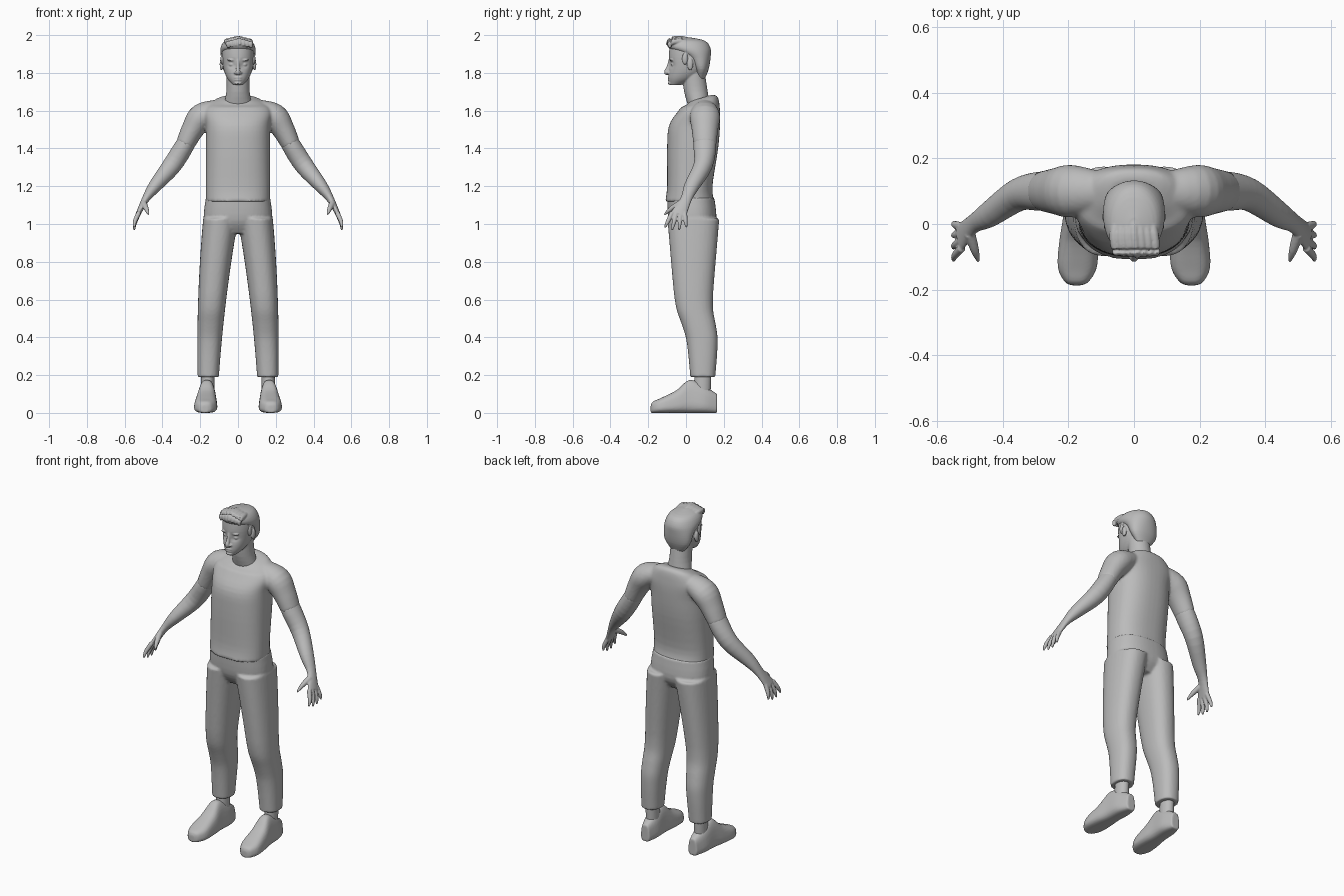
import bpy
import bmesh
from math import cos, sin, tanh, pi, exp, copysign
from mathutils import Vector, Matrix

cube = bpy.data.objects.get("Cube")
if cube:
    bpy.data.objects.remove(cube, do_unlink=True)

Y, Z = Vector((0, 1, 0)), Vector((0, 0, 1))

grey = bpy.data.materials.new("plain grey")
grey.use_nodes = True
grey.diffuse_color = (.5, .5, .5, 1)
shader = grey.node_tree.nodes["Principled BSDF"]
shader.inputs["Base Color"].default_value = grey.diffuse_color


def spline(rows, steps=4):
    """Smoothly interpolate every number of the rows (Catmull-Rom)."""
    smooth = []
    last = len(rows) - 1
    for i in range(last):
        before, start = rows[max(i - 1, 0)], rows[i]
        end, after = rows[i + 1], rows[min(i + 2, last)]
        for k in range(steps):
            t = k / steps
            smooth.append([q + t * (r - p) / 2
                           + t * t * (p - 2.5 * q + 2 * r - s / 2)
                           + t ** 3 * (1.5 * (q - r) + (s - p) / 2)
                           for p, q, r, s in zip(before, start, end, after)])
    return smooth + [rows[last]]


def loft(bm, rows, axis=None, power=2, sides=32):
    """Skin rings given as rows of x, y, z, half width and, if it differs, half depth."""
    rows = spline(rows)
    points = [Vector(row[:3]) for row in rows]
    rings = []
    for i, row in enumerate(rows):
        ahead = points[min(i + 1, len(points) - 1)] - points[max(i - 1, 0)]
        direction = axis or ahead.normalized()
        reference = Z if abs(direction.y) > .9 else Y
        depth = (reference - direction * reference.dot(direction)).normalized()
        width = depth.cross(direction)
        ring = []
        for k in range(sides):
            c, s = cos(2 * pi * k / sides), sin(2 * pi * k / sides)
            c = copysign(abs(c) ** (2 / power), c) * row[3]
            s = copysign(abs(s) ** (2 / power), s) * row[-1]
            ring.append(bm.verts.new(points[i] + width * c + depth * s))
        rings.append(ring)
    for low, high in zip(rings, rings[1:]):
        for k in range(sides):
            after = (k + 1) % sides
            bm.faces.new((low[k], low[after], high[after], high[k]))
    bm.faces.new(rings[0][::-1])
    bm.faces.new(rings[-1])
    return [vert for ring in rings for vert in ring]


def centred(rows):
    """Rows of height, half width, front and back, set on the middle plane."""
    return [(0, (front + back) / 2, z, width, (back - front) / 2)
            for z, width, front, back in rows]


def mirrored(rows, sign):
    return [(row[0] * sign, *row[1:]) for row in rows]


def blob(bm, place, size):
    matrix = Matrix.Translation(place) @ Matrix.Diagonal((*size, 1))
    bmesh.ops.create_uvsphere(bm, u_segments=20, v_segments=12, radius=1, matrix=matrix)


def finish(name, bm, voxel, relax=2):
    """Fuse the overlapping volumes into one smooth skin."""
    bmesh.ops.recalc_face_normals(bm, faces=bm.faces)
    mesh = bpy.data.meshes.new(name)
    bm.to_mesh(mesh)
    bm.free()
    mesh.materials.append(grey)
    obj = bpy.data.objects.new(name, mesh)
    bpy.context.collection.objects.link(obj)
    fuse = obj.modifiers.new("fuse", "REMESH")
    fuse.mode = "VOXEL"
    fuse.voxel_size = voxel
    fuse.use_smooth_shade = True
    soften = obj.modifiers.new("soften", "SMOOTH")
    soften.iterations = relax


# Shirt: torso with two short sleeves, collar lower at the front
bm = bmesh.new()
torso = loft(bm, centred([
    (1.12, .17, -.11, .15), (1.2, .17, -.1, .14), (1.4, .17, -.1, .17),
    (1.52, .17, -.09, .18), (1.6, .18, -.04, .18), (1.65, .13, 0, .17),
    (1.67, .08, .02, .14)]), axis=Z, power=2.4, sides=48)
for vert in torso:
    rise = min(1, max(0, vert.co.z - 1.62) / .04)
    vert.co.z += (vert.co.y - .09) * .3 * rise
for sign in (-1, 1):
    loft(bm, mirrored([(.1, .1, 1.61, .05, .06), (.19, .1, 1.57, .07, .08),
                       (.24, .1, 1.5, .06, .07), (.28, .1, 1.42, .05, .06)], sign))
finish("shirt", bm, .008)

# Trousers: hips and two legs that widen upward and step back below the knee
bm = bmesh.new()
loft(bm, centred([(.95, .13, -.05, .12), (1.02, .18, -.09, .16),
                  (1.14, .17, -.1, .15)]), axis=Z, power=2.4, sides=48)
for sign in (-1, 1):
    leg = []
    for step in range(13):
        z = .19 + step * .07
        knee = tanh((z - .48) / .08)
        leg.append((.16 - .065 * z * z, .064 - .025 * knee, z,
                    .048 + .044 * z, .05 + .085 * z))
    loft(bm, mirrored(leg, sign), axis=Z, power=2.3)
finish("trousers", bm, .008)

for sign, name in ((1, "left"), (-1, "right")):
    # Arm and palm
    bm = bmesh.new()
    loft(bm, mirrored([
        (.24, .1, 1.5, .04, .05), (.28, .1, 1.42, .05, .06), (.35, .09, 1.31, .05, .05),
        (.44, .03, 1.2, .035, .04), (.49, 0, 1.13, .02, .03),
        (.53, -.04, 1.05, .013, .043)], sign))
    # Four fingers fanned out from the knuckles, and the thumb
    for k in range(4):
        spread = k - 1.5
        root = Vector((.525, .022 * spread - .04, 1.06))
        tip = Vector((.55, .038 * spread - .055, .966 + .007 * spread ** 2))
        bend = root.lerp(tip, .6)
        bend.x += .006
        loft(bm, mirrored([(*root, .013), (*bend, .011), (*tip, .005)], sign), sides=14)
    loft(bm, mirrored([(.5, -.03, 1.11, .017), (.485, -.08, 1.08, .013),
                       (.474, -.114, 1.05, .005)], sign), sides=14)
    finish(name + "_arm", bm, .004)

    # Ankle
    bm = bmesh.new()
    loft(bm, mirrored([(.16, .085, .08, .035, .045), (.16, .09, .23, .035, .045)], sign), axis=Z)
    finish(name + "_ankle", bm, .006)

    # Shoe: sections from heel to toe, turned outward and narrowing upward
    bm = bmesh.new()
    sections = [(.165, .03, .1), (.1, .055, .14), (.02, .06, .175), (-.05, .066, .12),
                (-.13, .065, .08), (-.175, .04, .06), (-.187, .015, .04)]
    shoe = loft(bm, [(0, y, tall / 2, width, tall / 2) for y, width, tall in sections],
                axis=Y, power=3)
    for vert in shoe:
        middle = .166 - vert.co.y * .05
        vert.co.x = vert.co.x * (1 - 2.4 * vert.co.z) + middle * sign
    finish(name + "_shoe", bm, .006)

# Head: skull with hollowed eye sockets, and neck
bm = bmesh.new()
skull = loft(bm, centred([
    (1.735, .025, -.085, -.03), (1.77, .056, -.092, .05), (1.82, .076, -.09, .1),
    (1.9, .085, -.09, .12), (1.95, .075, -.08, .11), (1.98, .03, -.03, .05)]),
    axis=Z, power=2.15, sides=72)
for vert in skull:
    if vert.co.y < 0:
        reach = (abs(vert.co.x) - .034) ** 2 + (vert.co.z - 1.845) ** 2
        vert.co.y += .013 * exp(-reach / .0004)
loft(bm, centred([(1.6, .08, .02, .13), (1.7, .062, -.01, .115), (1.8, .06, -.02, .1)]), axis=Z)

# Nose, lips and chin
loft(bm, [(0, -.084, 1.87, .008), (0, -.094, 1.83, .009), (0, -.103, 1.805, .013),
          (0, -.095, 1.794, .01)], sides=16)
for z, width in ((1.775, .023), (1.763, .02), (1.745, .02)):
    blob(bm, (0, -.086, z), (width, .011, .007))

# Nostrils, eyes, brows and ears
for sign in (-1, 1):
    blob(bm, (sign * .014, -.093, 1.8), (.008, .011, .007))
    blob(bm, (sign * .033, -.066, 1.844), (.015, .013, .01))
    blob(bm, (sign * .034, -.077, 1.868), (.023, .01, .006))
    blob(bm, (sign * .088, .022, 1.845), (.009, .016, .032))
finish("head", bm, .004, 1)

# Hair: short cap with sideburns and swept locks over the forehead
bm = bmesh.new()
loft(bm, centred([
    (1.77, .045, .06, .1), (1.82, .08, .04, .12), (1.88, .09, 0, .13),
    (1.93, .093, -.09, .13), (1.97, .07, -.09, .1), (1.988, .02, -.05, .02)]),
    axis=Z, power=2.1, sides=48)
for k in range(-3, 4):
    x, drop = k * .02, abs(k) * .005
    loft(bm, [(x * .8, .03, 1.97 - drop, .012), (x, -.03, 1.982 - drop, .015),
              (x + .006, -.082, 1.974 - drop, .014),
              (x + .01, drop - .1, 1.948 - drop, .007)], sides=14)
for sign in (-1, 1):
    blob(bm, (sign * .082, -.005, 1.875), (.01, .016, .032))
finish("hair", bm, .004, 1)
